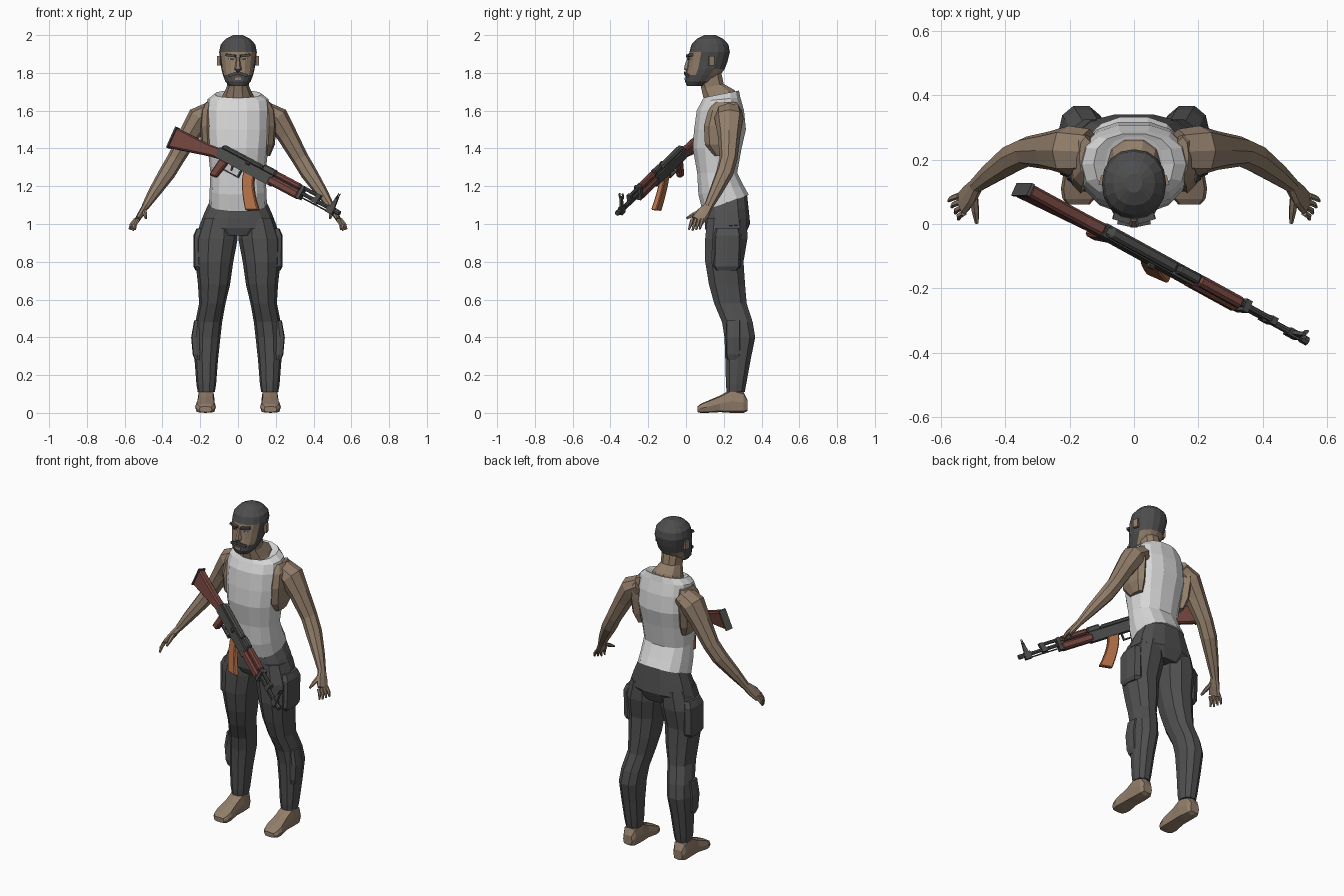
import bpy, bmesh, math
from mathutils import Vector, Matrix

cube = bpy.data.objects.get("Cube")
if cube:
    bpy.data.objects.remove(cube, do_unlink=True)


def material(name, r, g, b):
    m = bpy.data.materials.new(name)
    m.use_nodes = True
    m.diffuse_color = (r, g, b, 1)
    node = next(x for x in m.node_tree.nodes if x.type == 'BSDF_PRINCIPLED')
    node.inputs["Base Color"].default_value = (r, g, b, 1)
    node.inputs["Roughness"].default_value = 0.8
    return m


skin = material("skin", .29, .21, .145)
hair = material("dark hair", .075, .075, .075)
cotton = material("white cotton", .68, .68, .68)
cloth = material("charcoal cloth", .08, .08, .08)
steel = material("gun steel", .07, .07, .068)
wood = material("red wood", .17, .058, .047)
bakelite = material("orange bakelite", .45, .16, .065)
eye_white = material("eye white", .5, .48, .45)


def finish(name, bm, mats, mirror=False, rule=None, bevel=0):
    bmesh.ops.recalc_face_normals(bm, faces=bm.faces)
    if rule:
        for f in bm.faces:
            f.material_index = rule(f.calc_center_median())
    me = bpy.data.meshes.new(name)
    bm.to_mesh(me)
    bm.free()
    for m in mats:
        me.materials.append(m)
    ob = bpy.data.objects.new(name, me)
    bpy.context.collection.objects.link(ob)
    if bevel:
        b = ob.modifiers.new("Bevel", 'BEVEL')
        b.width, b.segments = bevel, 1
    if mirror:
        ob.modifiers.new("Mirror", 'MIRROR')
    return ob


def loft(name, rings, mats, n=10, power=.9, **kw):
    """Skin a closed body over rings of (centre, U axis, V axis)."""
    bm = bmesh.new()
    loops = []
    for c, u, v in rings:
        loop = []
        for i in range(n):
            a = math.tau * i / n
            x, y = (math.copysign(abs(k) ** power, k) if abs(k) > 1e-6 else 0
                    for k in (math.cos(a), math.sin(a)))
            loop.append(bm.verts.new(Vector(c) + x * Vector(u) + y * Vector(v)))
        loops.append(loop)
    for lo, hi in zip(loops, loops[1:]):
        for i in range(n):
            j = (i + 1) % n
            bm.faces.new((lo[i], lo[j], hi[j], hi[i]))
    bm.faces.new(loops[0])
    bm.faces.new(loops[-1])
    return finish(name, bm, mats, **kw)


def stack(name, rows, mats, **kw):
    """Horizontal rings: x, y, z, x radius, y radius and optional rise to the back."""
    rings = []
    for x, y, z, rx, ry, *tilt in rows:
        rise = tilt[0] * ry if tilt else 0
        rings.append(((x, y, z), (rx, 0, 0), (0, ry, rise)))
    return loft(name, rings, mats, **kw)


def limb(name, rows, mats, **kw):
    """Rings across a path: point, radius along y, radius across."""
    pts = [Vector(r[0]) for r in rows]
    rings = []
    for i, (_, a, b) in enumerate(rows):
        t = (pts[min(i + 1, len(pts) - 1)] - pts[max(i - 1, 0)]).normalized()
        u = Vector((0, 1, 0))
        u = (u - u.dot(t) * t).normalized()
        rings.append((pts[i], u * a, t.cross(u) * b))
    return loft(name, rings, mats, **kw)


def box(name, centre, size, mat, turn=(0, 0, 0), mirror=True):
    bm = bmesh.new()
    m = Matrix.Translation(centre)
    for axis, angle in zip("ZYX", reversed(turn)):
        m = m @ Matrix.Rotation(angle, 4, axis)
    bmesh.ops.create_cube(bm, size=1, matrix=m @ Matrix.Diagonal((*size, 1)))
    return finish(name, bm, [mat], mirror=mirror)


# Tank top and the bare skin around it
stack("tank_top", [
    (0, .21, 1.11, .153, .125, .36), (0, .185, 1.18, .15, .122, .2),
    (0, .165, 1.27, .146, .108), (0, .165, 1.4, .16, .132),
    (0, .18, 1.5, .172, .14), (0, .182, 1.6, .17, .128),
    (0, .185, 1.66, .162, .105, .1), (0, .187, 1.688, .125, .095, .2),
    (0, .185, 1.672, .09, .088, .35)], [cotton], n=14, power=.85)
stack("side_chest", [
    (.15, .2, 1.36, .02, .05), (.16, .19, 1.42, .035, .09),
    (.165, .195, 1.52, .038, .1), (.162, .205, 1.6, .035, .088),
    (.15, .21, 1.645, .02, .06)], [skin], n=8, mirror=True)
stack("neck", [
    (0, .185, 1.63, .1, .1, .3), (0, .175, 1.685, .08, .085, .3),
    (0, .14, 1.73, .058, .062, .2), (0, .125, 1.8, .06, .065)], [skin])


# Head with painted hair and beard
def head_paint(c):
    top = c.z > 1.925 or (c.y > .13 and c.z > 1.82)
    beard = c.z < 1.8 and c.y < .11
    sideburn = .06 < c.y < .14 and c.z > 1.79
    return int(top or beard or sideburn)


stack("head", [
    (0, .05, 1.73, .045, .045), (0, .07, 1.755, .068, .075),
    (0, .09, 1.79, .08, .092), (0, .105, 1.82, .088, .1),
    (0, .115, 1.86, .092, .105), (0, .125, 1.91, .1, .107),
    (0, .127, 1.95, .092, .098), (0, .127, 1.98, .065, .07),
    (0, .127, 2, .025, .03)], [skin, hair], n=16, power=.92, rule=head_paint)
stack("nose", [
    (0, .02, 1.885, .01, .012), (0, .01, 1.845, .014, .018),
    (0, .007, 1.82, .02, .021), (0, .015, 1.808, .014, .014)], [skin], n=6)
box("brow", (.038, .018, 1.892), (.055, .022, .013), hair, (0, -.12, .3))
box("eye", (.036, .02, 1.872), (.03, .012, .01), eye_white, (0, 0, .3))
box("pupil", (.035, .0145, 1.872), (.011, .008, .01), hair, (0, 0, .3))
box("moustache", (.024, .004, 1.793), (.052, .02, .015), hair, (0, .3, .2))
box("lips", (0, -.004, 1.769), (.042, .008, .014), skin, mirror=False)
box("ear", (.098, .135, 1.865), (.016, .03, .05), skin, (0, 0, .3))

# Arms and hands
limb("arm", [
    ((.14, .225, 1.6), .07, .05), ((.205, .228, 1.56), .077, .066),
    ((.26, .228, 1.47), .06, .054), ((.33, .225, 1.345), .047, .045),
    ((.375, .205, 1.27), .046, .044), ((.445, .155, 1.165), .034, .032),
    ((.492, .118, 1.09), .024, .02)], [skin], n=8, mirror=True)
limb("palm", [
    ((.488, .122, 1.097), .022, .018), ((.51, .092, 1.06), .036, .017),
    ((.535, .062, 1.02), .038, .014)], [skin], n=8, power=.7, mirror=True)
for i, label in enumerate(("index", "middle", "ring", "little")):
    knuckle = Vector((.528 + .005 * i, .034 + .018 * i, 1.025))
    tip = Vector((.545 + .01 * i, .015 + .019 * i, .965 + .004 * abs(i - 1)))
    limb(label + "_finger", [(knuckle, .01, .01),
         (knuckle.lerp(tip, .5) + Vector((.006, 0, 0)), .009, .009),
         (tip, .005, .005)], [skin], n=6, mirror=True)
limb("thumb", [((.498, .09, 1.075), .012, .014), ((.492, .04, 1.05), .011, .012),
     ((.488, .003, 1.03), .006, .006)], [skin], n=6, mirror=True)

# Trousers
stack("trouser_seat", [
    (0, .212, 1.13, .145, .112, .36), (0, .215, 1.06, .178, .118, .25),
    (0, .22, .99, .205, .122, .1), (0, .215, .94, .13, .1)], [cloth], n=14, power=.8)
stack("trouser_leg", [
    (.1, .218, 1.03, .09, .11), (.115, .213, .92, .113, .117),
    (.125, .203, .8, .1, .106), (.127, .217, .68, .085, .1),
    (.136, .235, .58, .07, .09), (.155, .272, .48, .071, .085),
    (.164, .285, .4, .071, .085), (.168, .275, .28, .062, .07),
    (.168, .265, .15, .052, .056), (.168, .263, .11, .045, .05)],
    [cloth], n=10, mirror=True)
stack("thigh_pocket", [
    (.19, .215, .755, .035, .06), (.195, .215, .775, .04, .075),
    (.2, .22, .94, .036, .075), (.19, .22, .975, .03, .065)],
    [cloth], n=8, power=.55, mirror=True)
stack("calf_pocket", [
    (.21, .25, .28, .018, .032), (.218, .25, .31, .022, .038),
    (.222, .25, .4, .026, .04), (.212, .25, .49, .02, .038)],
    [cloth], n=8, power=.5, mirror=True)

# Bare feet: y, x, half width, bottom, top
feet = [(.325, .172, .03, .01, .07), (.305, .171, .042, 0, .11),
        (.24, .169, .046, 0, .125), (.18, .17, .045, .004, .092),
        (.11, .172, .055, 0, .062), (.078, .172, .05, 0, .048), (.06, .172, .034, .004, .034)]
loft("foot", [((x, y, (lo + hi) / 2), (w, 0, 0), (0, 0, (hi - lo) / 2))
              for y, x, w, lo, hi in feet], [skin], n=8, power=.5, mirror=True)

# Rifle frame: forward, side and up axes, slung across the chest
forward = Vector((.795, -.436, -.423)).normalized()
flat = Vector((-forward.y, forward.x, 0)).normalized()
upright = forward.cross(flat)
upright = upright * math.cos(.2) + flat * math.sin(.2)
across = upright.cross(forward)
start = Vector((-.09, -.02, 1.39))


def at(t, v, w=0):
    return start + forward * t + upright * v + across * w


def plate(name, profile, width, mat, bevel=0):
    """Extrude a side profile across the rifle."""
    bm = bmesh.new()
    a, b = ([bm.verts.new(at(t, v, s * width / 2)) for t, v in profile] for s in (-1, 1))
    bm.faces.new(a)
    bm.faces.new(b)
    for i in range(len(a)):
        j = (i + 1) % len(a)
        bm.faces.new((a[i], a[j], b[j], b[i]))
    return finish(name, bm, [mat], bevel=bevel)


def block(name, t0, t1, v0, v1, width, mat, bevel=0):
    return plate(name, [(t0, v0), (t1, v0), (t1, v1), (t0, v1)], width, mat, bevel)


def rod(name, p, q, r, mat=steel, w=0):
    return loft(name, [(at(*e, w), across * r, upright * r) for e in (p, q)],
                [mat], n=8, power=1)


plate("stock", [(0, .008), (.02, -.045), (-.04, -.055), (-.28, -.118), (-.287, -.004),
                (-.07, .0)], .04, wood, .008)
plate("butt_plate", [(-.278, -.12), (-.286, -.122), (-.294, -.002), (-.284, 0)], .042, steel)
block("receiver", -.005, .35, -.045, .012, .042, steel)
plate("receiver_cover", [(-.005, .01), (.27, .01), (.265, .036), (.01, .036)], .036, steel, .008)
block("rear_sight", .27, .35, .01, .045, .03, steel, .006)
rod("bolt_handle", (.18, .008), (.2, .008), .009, w=-.03)
plate("grip", [(.02, -.04), (.072, -.04), (.05, -.14), (.008, -.145)], .032, wood, .007)
plate("trigger", [(.095, -.04), (.108, -.04), (.112, -.07), (.105, -.07)], .008, steel)
block("guard_bottom", .07, .165, -.087, -.08, .016, steel)
block("guard_front", .157, .165, -.085, -.04, .016, steel)

# Curved magazine
steps = [i / 5 for i in range(6)]
curve = [(.212 + .115 * s ** 1.5, -.035 - .17 * s) for s in steps]
plate("magazine", [(t + .034, v + .02 * s) for (t, v), s in zip(curve, steps)]
      + [(t - .034, v - .014 * s) for (t, v), s in reversed(list(zip(curve, steps)))],
      .03, bakelite, .005)

# Hand guards, barrel and sights
block("lower_hand_guard", .33, .53, -.04, .006, .05, wood, .01)
block("upper_hand_guard", .35, .52, .01, .042, .036, wood, .009)
block("guard_band", .525, .545, -.035, .04, .04, steel)
rod("barrel", (.34, 0), (.79, 0), .0105)
rod("gas_tube", (.5, .03), (.64, .03), .01)
plate("gas_block", [(.61, -.014), (.645, -.014), (.65, .04), (.63, .04)], .024, steel)
rod("cleaning_rod", (.52, -.02), (.76, -.02), .004)
block("front_sight_base", .715, .755, -.026, .016, .024, steel)
plate("front_sight_post", [(.722, .01), (.75, .01), (.742, .075), (.73, .075)], .012, steel)
for s in (-1, 1):
    rod("front_sight_ear", (.736, .065), (.736, .09), .006, w=s * .009)
rod("muzzle_nut", (.765, 0), (.79, 0), .014)
